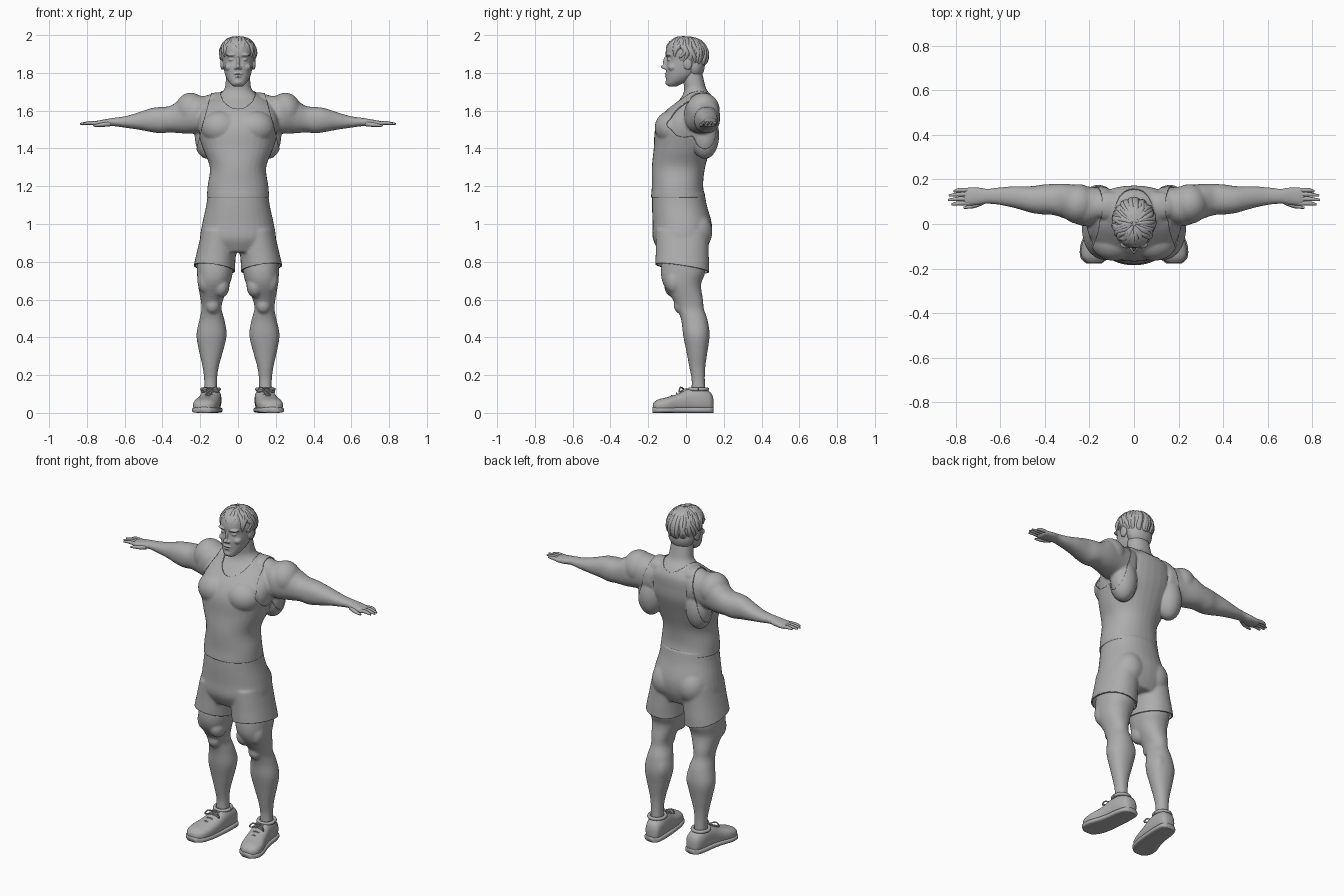
import bpy, bmesh, math, random
from mathutils import Vector, Matrix

random.seed(4)
scene_cube = bpy.data.objects.get("Cube")
if scene_cube:
    bpy.data.objects.remove(scene_cube)

grey = bpy.data.materials.new("clay grey")
grey.use_nodes = True
grey.diffuse_color = (.42, .42, .42, 1)
grey.node_tree.nodes["Principled BSDF"].inputs["Base Color"].default_value = grey.diffuse_color
BOTH = (1, -1)


def add_object(name, data):
    obj = bpy.data.objects.new(name, data)
    bpy.context.collection.objects.link(obj)
    data.materials.clear()
    data.materials.append(grey)
    return obj


def add_mesh(name, bm):
    bmesh.ops.recalc_face_normals(bm, faces=bm.faces)
    for face in bm.faces:
        face.smooth = True
    mesh = bpy.data.meshes.new(name)
    bm.to_mesh(mesh)
    bm.free()
    return add_object(name, mesh)


def bake(obj):
    """Replace an object's mesh by its modified result."""
    graph = bpy.context.evaluated_depsgraph_get()
    mesh = bpy.data.meshes.new_from_object(obj.evaluated_get(graph))
    obj.modifiers.clear()
    obj.data = mesh
    mesh.polygons.foreach_set("use_smooth", [True] * len(mesh.polygons))
    return obj


def blend(name, bm, voxel, rounds):
    """Fuse overlapping pieces into one smooth surface."""
    obj = add_mesh(name, bm)
    remesh = obj.modifiers.new("fuse", 'REMESH')
    remesh.mode = 'VOXEL'
    remesh.voxel_size = voxel
    smooth = obj.modifiers.new("soften", 'SMOOTH')
    smooth.iterations = rounds
    return bake(obj)


def spline(rows, steps=4):
    """Smooth interpolation through the rows."""
    rows = [Vector(r) for r in rows]
    for i in range(len(rows) - 1):
        a, b, c, d = rows[max(i - 1, 0)], rows[i], rows[i + 1], rows[min(i + 2, len(rows) - 1)]
        for k in range(steps):
            t = k / steps
            yield b + (c - a) * (t / 2) + (a * 2 - b * 5 + c * 4 - d) * (t * t / 2) \
                + (b * 3 - a - c * 3 + d) * (t ** 3 / 2)
    yield rows[-1]


def tube(bm, axis, rows, side=1, sides=32, power=2.2):
    """Loft ovals; each row is position, centre and radius, centre and radius."""
    rings = []
    for t, ca, ra, cb, rb in spline(rows):
        ring = []
        for k in range(sides):
            angle = math.tau * k / sides
            c, s = math.cos(angle), math.sin(angle)
            a = ca + ra * math.copysign(abs(c) ** (2 / power), c)
            b = cb + rb * math.copysign(abs(s) ** (2 / power), s)
            x, y, z = {'x': (t, a, b), 'y': (a, t, b), 'z': (a, b, t)}[axis]
            ring.append(bm.verts.new((x * side, y, z)))
        rings.append(ring)
    for low, high in zip(rings, rings[1:]):
        for k in range(sides):
            n = (k + 1) % sides
            bm.faces.new((low[k], low[n], high[n], high[k]))
    bm.faces.new(rings[0])
    bm.faces.new(rings[-1])


def ball(bm, centre, radii, mirrored=True):
    for side in BOTH if mirrored else (1,):
        place = Matrix.Translation((centre[0] * side, *centre[1:])) @ Matrix.Diagonal((*radii, 1))
        bmesh.ops.create_uvsphere(bm, u_segments=24, v_segments=16, radius=1, matrix=place)


def cords(name, paths, thickness):
    """Round tapering strands; each point is a position and a relative radius."""
    curve = bpy.data.curves.new(name, 'CURVE')
    curve.dimensions = '3D'
    curve.bevel_depth = thickness
    curve.bevel_resolution = 2
    curve.use_fill_caps = True
    for path in paths:
        points = list(spline(path, 3))
        line = curve.splines.new('POLY')
        line.points.add(len(points) - 1)
        for point, (x, y, z, r) in zip(line.points, points):
            point.co = (x, y, z, 1)
            point.radius = max(r, .05)
    return bake_curve(add_object(name, curve))


def bake_curve(obj):
    graph = bpy.context.evaluated_depsgraph_get()
    mesh = bpy.data.meshes.new_from_object(obj.evaluated_get(graph))
    name = obj.name
    bpy.data.objects.remove(obj)
    mesh.polygons.foreach_set("use_smooth", [True] * len(mesh.polygons))
    return add_object(name, mesh)


def trim(obj, point, normal):
    """Cut away everything on the side the normal points to."""
    bm = bmesh.new()
    bm.from_mesh(obj.data)
    bmesh.ops.bisect_plane(bm, geom=bm.verts[:] + bm.edges[:] + bm.faces[:],
                           plane_co=point, plane_no=normal, clear_outer=True)
    bm.to_mesh(obj.data)
    bm.free()


def thicken(obj, amount, offset):
    shell = obj.modifiers.new("cloth", 'SOLIDIFY')
    shell.thickness = amount
    shell.offset = offset


# Upper body: torso and neck, arms, muscles
bm = bmesh.new()
tube(bm, 'z', [(1.04, 0, .16, -.03, .14), (1.12, 0, .16, -.04, .14), (1.2, 0, .155, -.045, .13),
               (1.3, 0, .143, -.04, .135), (1.4, 0, .18, -.02, .145), (1.5, 0, .21, 0, .158),
               (1.57, 0, .21, .02, .145), (1.63, 0, .18, .05, .115), (1.67, 0, .12, .06, .085),
               (1.71, 0, .075, .05, .06), (1.76, 0, .065, .04, .055), (1.83, 0, .06, .03, .05)])
for side in BOTH:
    tube(bm, 'x', [(.12, .09, .07, 1.58, .09), (.22, .08, .09, 1.58, .1), (.3, .1, .08, 1.57, .09),
                   (.36, .11, .07, 1.555, .07), (.41, .11, .067, 1.55, .07), (.46, .11, .06, 1.55, .063),
                   (.53, .12, .05, 1.545, .045), (.6, .125, .04, 1.54, .03), (.66, .125, .034, 1.54, .022),
                   (.7, .125, .04, 1.535, .02), (.75, .123, .042, 1.53, .016), (.77, .12, .036, 1.53, .01)], side)
ball(bm, (.25, .09, 1.6), (.085, .09, .095))
ball(bm, (.09, -.075, 1.51), (.1, .085, .085))
ball(bm, (.16, .1, 1.47), (.07, .07, .12))
ball(bm, (.11, .08, 1.65), (.09, .06, .04))
body = blend("upper_body", bm, .007, 6)

# Fingers and thumbs
fingers = []
for side in BOTH:
    for y, tip in ((.152, .81), (.133, .832), (.113, .835), (.093, .82)):
        fingers.append([(side * .74, y, 1.532, 1), (side * .785, y, 1.535, 1), (side * tip, y - .005, 1.53, .5)])
    fingers.append([(side * .68, .1, 1.53, 1.3), (side * .72, .082, 1.525, 1.1), (side * .765, .073, 1.52, .5)])
cords("fingers", fingers, .01)

# Vest: a shell taken from the torso, with armholes and a scooped neck
vest = add_object("vest", body.data.copy())
for side in BOTH:
    trim(vest, (side * .14, 0, 1.69), (side * .97, 0, .25))
trim(vest, (0, 0, 1.14), (0, 0, -1))
thicken(vest, .006, 1)
bm = bmesh.new()
ball(bm, (0, 0, 1.72), (.095, .18, .13), False)
cutter = add_mesh("neckline_cutter", bm)
cutter.hide_render = True
scoop = vest.modifiers.new("neckline", 'BOOLEAN')
scoop.object = cutter
scoop.operation = 'DIFFERENCE'
bake(vest)
bpy.data.objects.remove(cutter)

# Shorts
bm = bmesh.new()
tube(bm, 'z', [(1.17, 0, .16, -.04, .138), (1.1, 0, .168, -.035, .145), (1, 0, .19, -.02, .157),
               (.92, 0, .2, -.022, .153), (.85, 0, .17, -.02, .12)])
for side in BOTH:
    tube(bm, 'z', [(.97, .1, .09, -.02, .14), (.86, .113, .103, -.02, .14), (.8, .122, .108, -.02, .142),
                   (.75, .128, .112, -.02, .142), (.68, .13, .113, -.02, .142)], side)
ball(bm, (.085, .055, .96), (.085, .085, .1))
shorts = blend("shorts", bm, .008, 6)
for side in BOTH:
    trim(shorts, (side * .12, -.02, .765), (side * .15, -.15, -1))
thicken(shorts, .008, -1)

# Legs with knees and thigh muscle
bm = bmesh.new()
for side in BOTH:
    tube(bm, 'z', [(.85, .12, .095, -.01, .11), (.75, .122, .095, -.015, .118), (.68, .128, .084, -.02, .1),
                   (.6, .138, .06, .01, .08), (.55, .14, .053, .025, .07), (.49, .138, .067, .045, .07),
                   (.41, .14, .08, .055, .07), (.32, .143, .062, .058, .055), (.24, .145, .042, .06, .042),
                   (.17, .145, .034, .065, .035), (.08, .145, .035, .065, .04)], side)
ball(bm, (.135, -.03, .57), (.038, .035, .045))
ball(bm, (.09, -.06, .67), (.045, .055, .06))
ball(bm, (.17, -.06, .7), (.045, .05, .07))
ball(bm, (.105, .07, .42), (.04, .05, .08))
blend("legs", bm, .007, 6)

# Shoes, soles and laces
for side, label in zip(BOTH, ("left", "right")):
    upper = [(.145, .135, .02, .045, .03), (.13, .135, .042, .055, .053), (.08, .14, .052, .066, .065),
             (.02, .145, .055, .066, .064), (-.04, .155, .06, .052, .05), (-.1, .17, .066, .042, .041),
             (-.15, .178, .056, .036, .034), (-.176, .18, .028, .03, .02)]
    bm = bmesh.new()
    tube(bm, 'y', upper, side, power=2.5)
    add_mesh(label + "_shoe", bm)
    bm = bmesh.new()
    tube(bm, 'y', [(y * 1.01, x, r + .006, .015, .015) for y, x, r, z, h in upper], side, power=4)
    add_mesh(label + "_sole", bm)
    laces = []
    for k in range(4):
        y, z, x = .01 - .025 * k, .128 - .012 * k, side * (.147 + .004 * k)
        laces.append([(x - .035, y, z - .018, 1), (x, y - .01, z, 1), (x + .035, y, z - .018, 1)])
    for turn in BOTH:
        x = side * .148
        laces.append([(x, -.01, .125, 1), (x + turn * .03, -.03, .135, 1),
                      (x + turn * .045, -.035, .11, 1), (x, -.015, .122, 1)])
    cords(label + "_laces", laces, .004)
    collar = [(side * .145 + .045 * math.cos(a), .065 + .048 * math.sin(a), .125, 1)
              for a in (math.tau * k / 12 for k in range(13))]
    cords(label + "_collar", [collar], .01)

# Head with facial features
bm = bmesh.new()
tube(bm, 'z', [(1.728, 0, .022, -.07, .02), (1.738, 0, .036, -.067, .036), (1.76, 0, .054, -.045, .06),
               (1.79, 0, .068, -.025, .08), (1.83, 0, .076, -.01, .096), (1.87, 0, .08, 0, .1),
               (1.9, 0, .083, 0, .108), (1.94, 0, .08, 0, .102), (1.97, 0, .06, 0, .08), (1.985, 0, .03, 0, .04)])
for centre, radii in (((.034, -.09, 1.895), (.03, .02, .009)), ((.034, -.084, 1.87), (.016, .016, .009)),
                      ((.042, -.07, 1.83), (.028, .026, .022)), ((.012, -.108, 1.826), (.009, .012, .008)),
                      ((.083, .01, 1.85), (.011, .024, .034))):
    ball(bm, centre, radii)
for centre, radii in (((0, -.114, 1.832), (.012, .02, .011)), ((0, -.104, 1.856), (.009, .018, .035)),
                      ((0, -.1, 1.795), (.026, .014, .006)), ((0, -.097, 1.781), (.021, .016, .007)),
                      ((0, -.088, 1.75), (.026, .022, .018))):
    ball(bm, centre, radii, False)
blend("head", bm, .0035, 3)

# Hair: a cap under overlapping locks that sweep from the crown
bm = bmesh.new()
ball(bm, (0, .015, 1.9), (.096, .1, .093), False)
ball(bm, (0, .045, 1.84), (.078, .055, .075), False)
blend("hair_cap", bm, .006, 4)
locks = []
count = 34
for k in range(count):
    turn = math.tau * k / count
    back = (1 - math.cos(turn)) / 2
    end = math.radians(14 - 66 * back + random.uniform(-7, 7))
    start = math.radians(random.uniform(72, 86))
    path = []
    for step, size in enumerate((.5, 1, 1.15, 1, .25)):
        lift = start + (end - start) * step / 4
        swing = turn + .08 * step * random.uniform(-.6, 1)
        path.append((.09 * math.cos(lift) * math.sin(swing), .002 - .106 * math.cos(lift) * math.cos(swing),
                     1.892 + .096 * math.sin(lift), size))
    locks.append(path)
cords("hair_locks", locks, .013)
